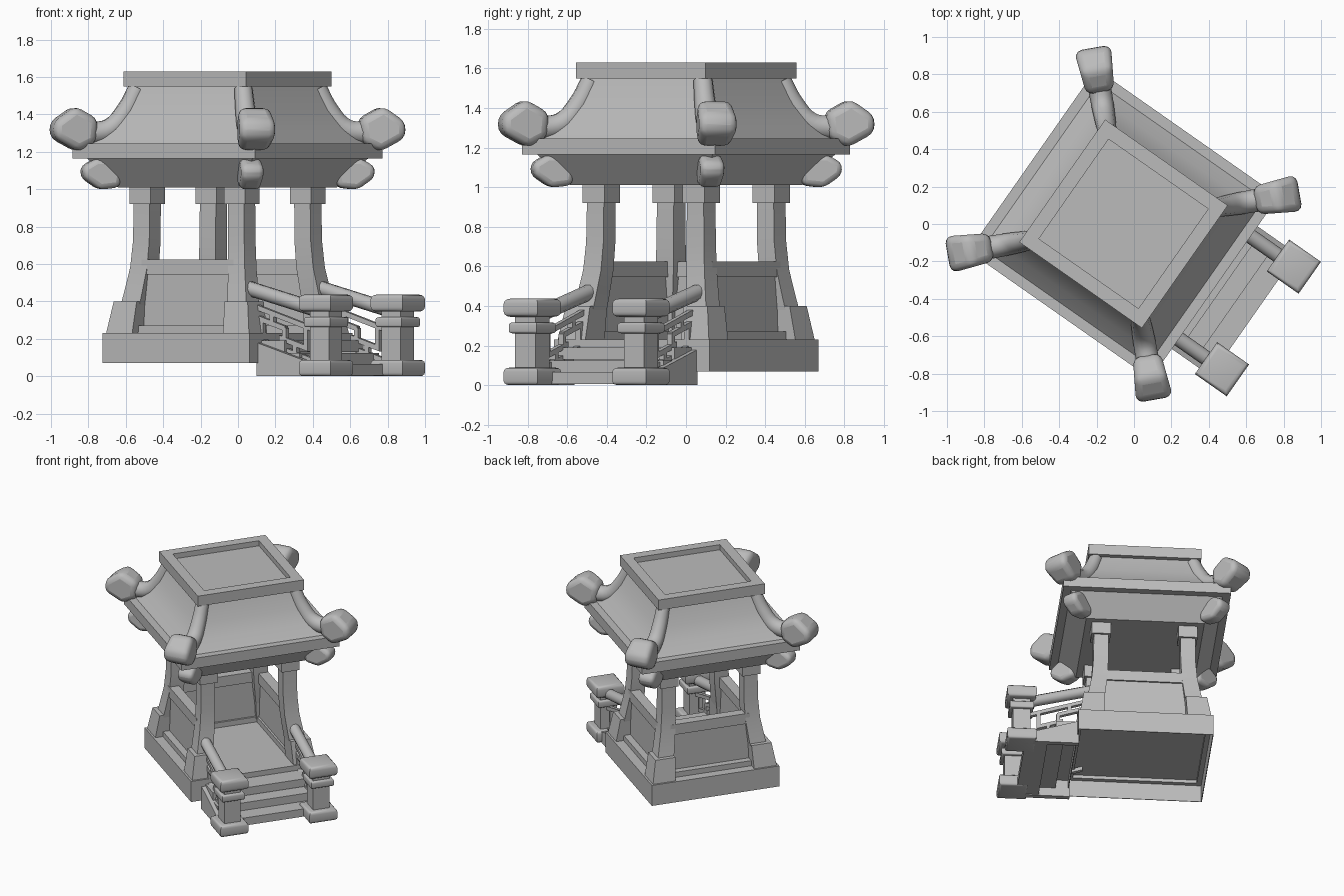
import bpy, bmesh, math
from mathutils import Vector, Matrix

if "Cube" in bpy.data.objects:
    bpy.data.objects.remove(bpy.data.objects["Cube"])

stone = bpy.data.materials.new("grey stone")
stone.use_nodes = True
GREY = (0.5, 0.5, 0.5, 1)
stone.diffuse_color = GREY
stone.node_tree.nodes["Principled BSDF"].inputs["Base Color"].default_value = GREY

# Everything is built square to the axes, then turned into place
PLACE = Matrix.Translation((-0.056, 0.001, 0)) @ Matrix.Rotation(math.radians(-35), 4, 'Z')
SIDES = (-1, 1)
CORNERS = [(sx, sy) for sx in SIDES for sy in SIDES]


def finish(name, bm, bevel=0, smooth=False):
    bmesh.ops.recalc_face_normals(bm, faces=bm.faces)
    me = bpy.data.meshes.new(name)
    bm.to_mesh(me)
    bm.free()
    me.materials.append(stone)
    ob = bpy.data.objects.new(name, me)
    bpy.context.collection.objects.link(ob)
    ob.matrix_world = PLACE
    if bevel:
        mod = ob.modifiers.new("soft edges", 'BEVEL')
        mod.width, mod.segments = bevel, 3
    if smooth:
        bpy.ops.object.select_all(action='DESELECT')
        ob.select_set(True)
        bpy.context.view_layer.objects.active = ob
        bpy.ops.object.shade_smooth_by_angle(angle=math.radians(40))
    return ob


def loft(name, rings, centre=(0, 0), **kw):
    """Stack of square rings (half size, height, optional x and y shift)."""
    bm = bmesh.new()
    prev = None
    for a, z, *shift in rings:
        sx, sy = shift if shift else (0, 0)
        ring = [bm.verts.new((centre[0] + sx + a * x, centre[1] + sy + a * y, z))
                for x, y in ((-1, -1), (1, -1), (1, 1), (-1, 1))]
        if prev:
            for k in range(4):
                n = (k + 1) % 4
                bm.faces.new((prev[k], prev[n], ring[n], ring[k]))
        else:
            bm.faces.new(ring)
        prev = ring
    bm.faces.new(prev)
    return finish(name, bm, **kw)


def pillow(name, half, z0, z1, soft, centre):
    """Square block with sharp corners and rounded top and bottom rims."""
    turns = [math.radians(t) for t in (0, 30, 60, 90)]
    curve = [(half - soft * (1 - math.sin(t)), soft * (1 - math.cos(t))) for t in turns]
    loft(name, [(a, z0 + h) for a, h in curve] + [(a, z1 - h) for a, h in reversed(curve)], centre, smooth=True)


def box(name, x, y, z):
    bm = bmesh.new()
    bmesh.ops.create_cube(bm, size=1)
    for v in bm.verts:
        v.co = [(r[0] + r[1]) / 2 + c * (r[1] - r[0]) for r, c in zip((x, y, z), v.co)]
    return finish(name, bm)


def plate(name, outline, origin, along, w_in, w_out, **kw):
    """Upright outline (distance, height) thickened sideways, from w_in at its near end to w_out."""
    along = Vector(along).normalized()
    side = Vector((-along.y, along.x, 0))
    d0, d1 = min(outline)[0], max(outline)[0]
    bm = bmesh.new()
    loops = []
    for s in SIDES:
        loops.append([bm.verts.new(Vector(origin) + along * d + Vector((0, 0, z)) + side * s / 2
                                   * (w_in + (w_out - w_in) * (d - d0) / (d1 - d0))) for d, z in outline])
        bm.faces.new(loops[-1])
    a, b = loops
    for i in range(len(a)):
        bm.faces.new((a[i - 1], a[i], b[i], b[i - 1]))
    return finish(name, bm, **kw)


def tube(name, points, radius):
    cu = bpy.data.curves.new(name, 'CURVE')
    cu.dimensions = '3D'
    cu.bevel_depth, cu.bevel_resolution, cu.use_fill_caps = radius, 3, True
    cu.resolution_u = 4
    cu.materials.append(stone)
    sp = cu.splines.new('BEZIER')
    sp.bezier_points.add(len(points) - 1)
    for bp, (x, y, z, r) in zip(sp.bezier_points, points):
        bp.co, bp.radius = (x, y, z), r
        bp.handle_left_type = bp.handle_right_type = 'AUTO'
    ob = bpy.data.objects.new(name, cu)
    bpy.context.collection.objects.link(ob)
    ob.matrix_world = PLACE


# Base, hollow from below with a shallow inner recess
loft("base", [(0.44, 0.225), (0.44, 0.20), (0.475, 0.20), (0.475, 0.07), (0.48, 0.07), (0.48, 0.23)])

# Roof: skirt, eave, curved slope and sunken top frame
loft("roof_skirt", [(0.42, 1.01), (0.54, 1.165)])
loft("eave", [(0.595, 1.165), (0.595, 1.245)])
loft("roof_slope", [(0.54, 1.245), (0.475, 1.32), (0.415, 1.42), (0.365, 1.55)], smooth=True)
loft("roof_top_frame", [(0.40, 1.55), (0.40, 1.63), (0.325, 1.63), (0.325, 1.59)])

knob_side = [(0.955, 1.36), (0.835, 1.445), (0.71, 1.375), (0.72, 1.25), (0.82, 1.2), (0.955, 1.275)]
bulb_side = [(0.795, 1.12), (0.72, 1.165), (0.56, 1.16), (0.59, 1.01), (0.70, 0.997), (0.79, 1.06)]
ridge = [(0.49, 1.54, 0.95), (0.55, 1.42, 1.05), (0.64, 1.32, 1.15), (0.76, 1.3, 1.2)]
flare = [(0.062, 0.35, 0.046), (0.059, 0.45, 0.03), (0.055, 0.58, 0.011), (0.053, 0.72, 0.002), (0.052, 0.93, 0)]
k = math.sqrt(0.5)
for sx, sy in CORNERS:
    # Flared column with pedestal and capital
    c = (0.308 * sx, 0.308 * sy)
    loft("column", [(a, z, s * sx, s * sy) for a, z, s in flare], c, smooth=True)
    loft("column_pedestal", [(0.085, 0.23, 0.073 * sx, 0.073 * sy), (0.075, 0.40, 0.054 * sx, 0.054 * sy)], c)
    loft("column_capital", [(0.068, 0.92), (0.068, 1.015)], c)
    # Corner ridge, knob and lower bulb
    tube("corner_ridge", [(d * k * sx, d * k * sy, z, r) for d, z, r in ridge], 0.052)
    plate("corner_knob", knob_side, (0, 0, 0), (sx, sy, 0), 0.15, 0.20, bevel=0.04, smooth=True)
    plate("eave_bulb", bulb_side, (0, 0, 0), (sx, sy, 0), 0.10, 0.125, bevel=0.03, smooth=True)

# Low walls on three sides, with a sill and a top rail
for s in SIDES:
    for part, inner, outer, z in (("wall", 0.315, 0.36, (0.26, 0.56)), ("wall_rail", 0.30, 0.373, (0.545, 0.625)),
                                  ("wall_sill", 0.30, 0.41, (0.23, 0.27))):
        across = sorted((s * inner, s * outer))
        box("side_" + part, (-0.30, 0.30), across, z)
        if s < 0:
            box("back_" + part, across, (-0.30, 0.30), z)

# Steps
for u, top in ((0.47, 0.19), (0.57, 0.125), (0.69, 0.065)):
    box("step", (u, u + 0.16), (-0.37, 0.37), (top - 0.06, top))

SLOPE = -0.32


def sloped_bar(name, y, u0, u1, z, h):
    """Bar following the stair slope; z is its height at u = 0.4."""
    z0, z1 = (z + SLOPE * (u - 0.4) for u in (u0, u1))
    plate(name, [(u0, z0), (u1, z1), (u1, z1 + h), (u0, z0 + h)], (0, y, 0), (1, 0, 0), 0.03, 0.03)


for s in SIDES:
    y = 0.335 * s
    plate("stair_cheek", [(0.47, 0), (0.86, 0), (0.86, 0.06), (0.47, 0.18)], (0, 0.38 * s, 0), (1, 0, 0), 0.04, 0.04)
    # Newel post in stacked blocks
    c = (0.877, y)
    loft("post_shaft", [(0.062, 0.05), (0.062, 0.38)], c)
    pillow("post_base", 0.104, 0, 0.088, 0.02, c)
    pillow("post_collar", 0.085, 0.262, 0.316, 0.012, c)
    pillow("post_cap", 0.104, 0.345, 0.437, 0.025, c)
    # Handrail and fretwork
    tube("handrail", [(0.36, y, 0.474, 1), (0.82, y, 0.355, 1)], 0.04)
    for u0, u1, z in ((0.38, 0.84, 0.365), (0.38, 0.84, 0.195), (0.45, 0.62, 0.31), (0.58, 0.76, 0.25)):
        sloped_bar("fret_bar", y, u0, u1, z, 0.028)
    for u, z, h in ((0.45, 0.195, 0.13), (0.52, 0.31, 0.07), (0.60, 0.25, 0.08), (0.67, 0.195, 0.07), (0.74, 0.25, 0.13)):
        sloped_bar("fret_upright", y, u, u + 0.026, z, h)
